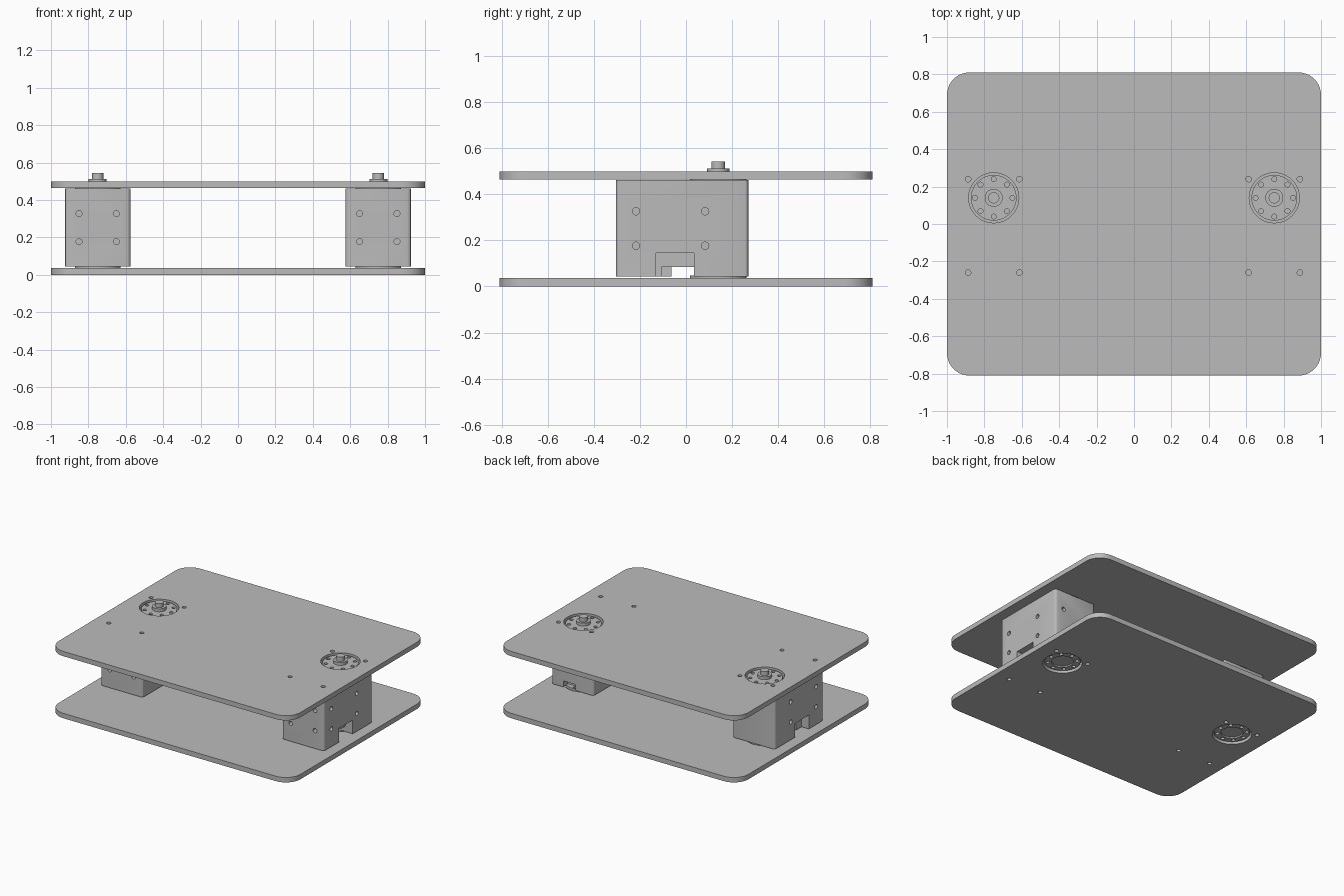
import bpy, bmesh, math
from mathutils import Matrix, Vector

if "Cube" in bpy.data.objects:
    bpy.data.objects.remove(bpy.data.objects["Cube"])

grey = bpy.data.materials.new("satin_grey")
grey.use_nodes = True
GREY = (0.5, 0.5, 0.5, 1)
grey.diffuse_color = GREY
grey.node_tree.nodes["Principled BSDF"].inputs["Base Color"].default_value = GREY

HORN_Y = 0.14
SIDE_X = 0.75
AXIS = {"X": Matrix.Rotation(math.pi / 2, 4, "Y"),
        "Y": Matrix.Rotation(math.pi / 2, 4, "X"),
        "Z": Matrix.Identity(4)}


def add_box(bm, low, high):
    low, high = Vector(low), Vector(high)
    mat = Matrix.Translation((low + high) / 2) @ Matrix.Diagonal((*(high - low), 1))
    return bmesh.ops.create_cube(bm, size=1, matrix=mat)["verts"]


def add_rod(bm, centre, radius, length, axis="Z", sides=24):
    bmesh.ops.create_cone(bm, cap_ends=True, segments=sides, radius1=radius, radius2=radius,
                          depth=length, matrix=Matrix.Translation(centre) @ AXIS[axis])


def bevel_uprights(bm, radius, segments):
    edges = [e for e in bm.edges if abs((e.verts[0].co - e.verts[1].co).z) > 0.01]
    bmesh.ops.bevel(bm, geom=edges, offset=radius, segments=segments,
                    profile=0.5, affect="EDGES")


def make(name, bm):
    mesh = bpy.data.meshes.new(name)
    bm.to_mesh(mesh)
    bm.free()
    mesh.materials.append(grey)
    obj = bpy.data.objects.new(name, mesh)
    bpy.context.collection.objects.link(obj)
    return obj


def cut(obj, cutter_bm):
    # Subtract a temporary cutter and keep the resulting mesh
    cutter = make("cutter", cutter_bm)
    cutter.hide_render = True
    mod = obj.modifiers.new("cut", "BOOLEAN")
    mod.operation, mod.solver, mod.object = "DIFFERENCE", "EXACT", cutter
    bpy.context.view_layer.update()
    result = bpy.data.meshes.new_from_object(
        obj.evaluated_get(bpy.context.evaluated_depsgraph_get()))
    obj.modifiers.clear()
    obj.data = result
    bpy.data.objects.remove(cutter)


def smooth(obj):
    bpy.ops.object.select_all(action="DESELECT")
    obj.select_set(True)
    bpy.context.view_layer.objects.active = obj
    bpy.ops.object.shade_smooth_by_angle(angle=math.radians(30))


# Two rounded plates, each with horn openings and mounting holes
for name, bottom, top in (("bottom_plate", 0, 0.037), ("top_plate", 0.464, 0.5)):
    bm = bmesh.new()
    add_box(bm, (-1, -0.81, bottom), (1, 0.81, top))
    bevel_uprights(bm, 0.12, 10)
    plate = make(name, bm)
    holes = bmesh.new()
    for side in (-1, 1):
        x, z = side * SIDE_X, (bottom + top) / 2
        add_rod(holes, (x, HORN_Y, z), 0.134, 0.1, sides=48)
        for dx in (-0.137, 0.137):
            for y in (-0.26, 0.24):
                add_rod(holes, (x + dx, y, z), 0.015, 0.1)
    cut(plate, holes)
    smooth(plate)

for label, side in (("left", 1), ("right", -1)):
    x = side * SIDE_X

    # Motor housing
    bm = bmesh.new()
    add_box(bm, (x - 0.175, -0.305, 0.043), (x + 0.175, 0.272, 0.462))
    bevel_uprights(bm, 0.02, 3)
    housing = make(label + "_motor_housing", bm)

    # Screw holes in the faces
    holes = bmesh.new()
    for z in (0.177, 0.327):
        for dx in (-0.1, 0.1):
            add_rod(holes, (x + dx, -0.305, z), 0.016, 0.08, "Y")
            if side > 0 and z > 0.3:
                add_rod(holes, (x + dx, 0.272, z), 0.016, 0.08, "Y")
        for y in (-0.217, 0.083):
            for dx in (-0.175, 0.175):
                add_rod(holes, (x + dx, y, z), 0.016, 0.08, "X")
    cut(housing, holes)

    # Cable channel, outer connector notch and rear slot
    channel = bmesh.new()
    add_box(channel, (x - 0.3, -0.107 if side > 0 else -0.063, 0), (x + 0.3, 0.035, 0.085))
    cut(housing, channel)
    notch = bmesh.new()
    outer = x + side * 0.175
    add_box(notch, (outer - 0.06, -0.13, 0), (outer + 0.06, 0.035, 0.146))
    cut(housing, notch)
    if side > 0:
        slot = bmesh.new()
        add_box(slot, (0.725, 0.22, 0), (0.825, 0.35, 0.088))
        cut(housing, slot)
    smooth(housing)

    # Output horn on top, idler horn underneath, both with a ring of bolt holes
    for part, low, high in (("output_horn", 0.458, 0.49), ("idler_horn", 0.012, 0.047)):
        bm = bmesh.new()
        add_rod(bm, (x, HORN_Y, (low + high) / 2), 0.122, high - low, sides=48)
        horn = make(label + "_" + part, bm)
        holes = bmesh.new()
        for i in range(8):
            a = i * math.tau / 8
            add_rod(holes, (x + 0.1 * math.cos(a), HORN_Y + 0.1 * math.sin(a), (low + high) / 2),
                    0.013, 0.1, sides=16)
        if part == "idler_horn":
            add_rod(holes, (x, HORN_Y, low), 0.075, 0.02, sides=32)
        cut(horn, holes)
        smooth(horn)

    # Raised collar and centre screw
    for part, radius, low, high in (("horn_collar", 0.048, 0.485, 0.512),
                                    ("centre_screw", 0.03, 0.505, 0.543)):
        bm = bmesh.new()
        add_rod(bm, (x, HORN_Y, (low + high) / 2), radius, high - low, sides=32)
        smooth(make(label + "_" + part, bm))
